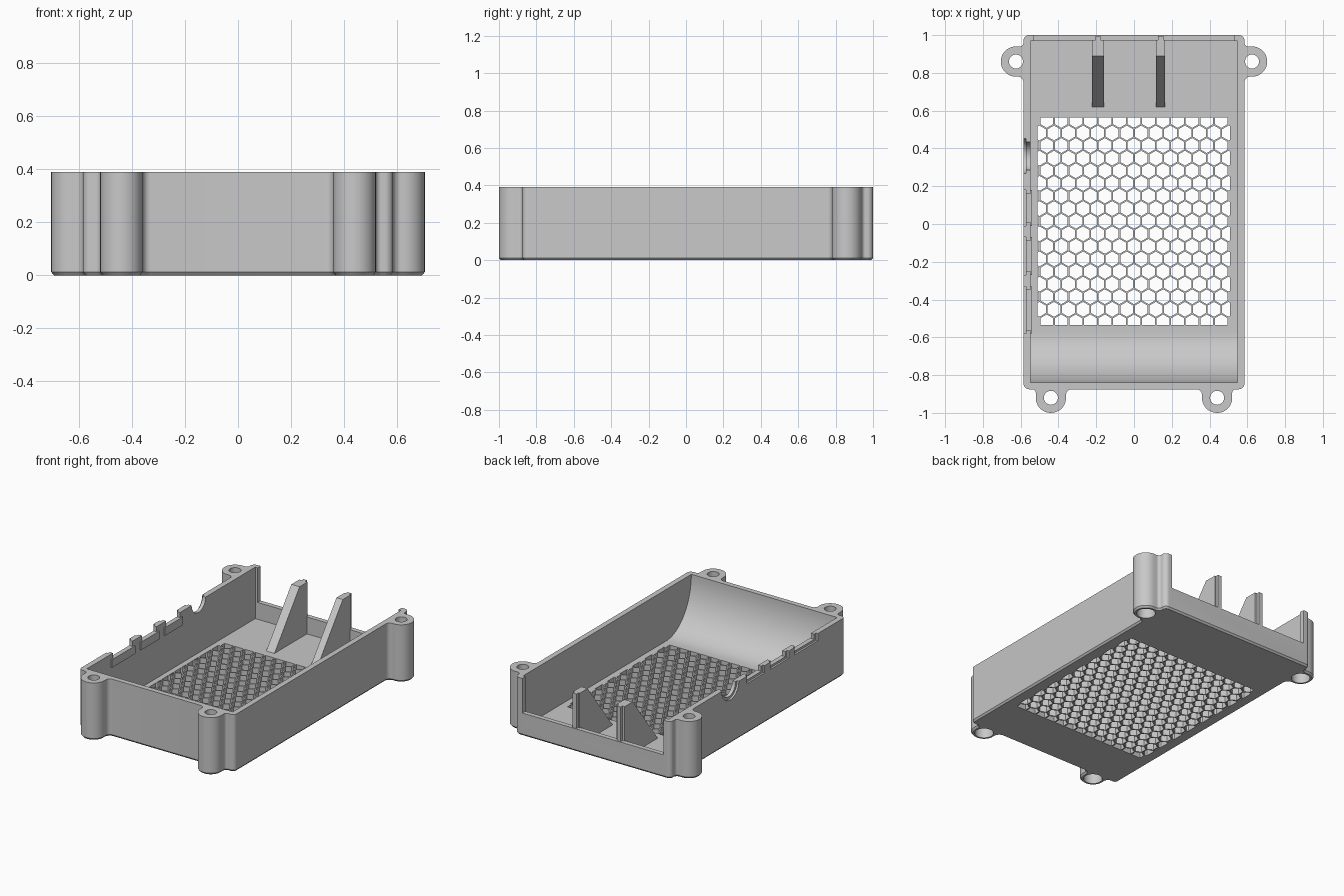
import bpy, bmesh, math
from mathutils import Vector

cube = bpy.data.objects.get("Cube")
if cube:
    bpy.data.objects.remove(cube, do_unlink=True)

grey = bpy.data.materials.new("plain grey")
grey.use_nodes = True
GREY = (0.58, 0.58, 0.58, 1)
grey.diffuse_color = GREY
grey.node_tree.nodes["Principled BSDF"].inputs["Base Color"].default_value = GREY

HEIGHT = 0.39
FLOOR = 0.04
WALL_X = 0.585
INNER_X = 0.548


def loft(bm, rings):
    """Closed solid through rings with equal point counts."""
    loops = [[bm.verts.new(p) for p in ring] for ring in rings]
    n = len(loops[0])
    for a, b in zip(loops, loops[1:]):
        for i in range(n):
            j = (i + 1) % n
            bm.faces.new((a[i], a[j], b[j], b[i]))
    bm.faces.new(loops[0][::-1])
    bm.faces.new(loops[-1])


def prism_z(bm, pts, z0, z1):
    loft(bm, [[(x, y, z) for x, y in pts] for z in (z0, z1)])


def prism_x(bm, pts, x0, x1):
    loft(bm, [[(x, y, z) for y, z in pts] for x in (x0, x1)])


def rect(x0, x1, y0, y1):
    return [(x0, y0), (x1, y0), (x1, y1), (x0, y1)]


def ngon(cx, cy, r, n, start=0.0):
    return [(cx + r * math.cos(start + math.tau * i / n),
             cy + r * math.sin(start + math.tau * i / n)) for i in range(n)]


def rounded(corners, steps=9):
    """Polygon whose right-angled corners are replaced with arcs."""
    out = []
    for i, (x, y, r) in enumerate(corners):
        p = Vector((x, y))
        a = (Vector(corners[i - 1][:2]) - p).normalized() * r
        b = (Vector(corners[(i + 1) % len(corners)][:2]) - p).normalized() * r
        for k in range(steps + 1):
            t = math.pi / 2 * k / steps
            out.append(p + a * (1 - math.sin(t)) + b * (1 - math.cos(t)))
    return out


def inset(pts, d):
    out = []
    for i, p in enumerate(pts):
        e = (p - pts[i - 1]).normalized()
        f = (pts[(i + 1) % len(pts)] - p).normalized()
        n = Vector((-e.y - f.y, e.x + f.x))
        out.append(p + n * (2 * d / n.length_squared))
    return out


def make(name, bm):
    bmesh.ops.recalc_face_normals(bm, faces=bm.faces[:])
    mesh = bpy.data.meshes.new(name)
    bm.to_mesh(mesh)
    bm.free()
    mesh.materials.append(grey)
    obj = bpy.data.objects.new(name, mesh)
    bpy.context.collection.objects.link(obj)
    return obj


def activate(obj):
    bpy.ops.object.select_all(action='DESELECT')
    obj.select_set(True)
    bpy.context.view_layer.objects.active = obj


def cut(obj, bm):
    cutter = make("cutter", bm)
    cutter.hide_render = True
    mod = obj.modifiers.new("cut", 'BOOLEAN')
    mod.operation = 'DIFFERENCE'
    mod.solver = 'EXACT'
    mod.object = cutter
    activate(obj)
    bpy.ops.object.modifier_apply(modifier=mod.name)
    bpy.data.objects.remove(cutter, do_unlink=True)


# Tray outline with four screw lugs, chamfered along the bottom
half = [(0.36, -0.875, 0.03), (0.36, -1, 0.0795), (0.52, -1, 0.0795),
        (0.52, -0.875, 0.02), (WALL_X, -0.875, 0.03),
        (WALL_X, 0.78, 0.03), (0.705, 0.78, 0.0795), (0.705, 0.94, 0.0795),
        (WALL_X, 0.94, 0.02), (WALL_X, 1, 0.03)]
outline = rounded(half + [(-x, y, r) for x, y, r in reversed(half)])
bm = bmesh.new()
loft(bm, [[(p.x, p.y, z) for p in pts] for pts, z in
          ((inset(outline, 0.01), 0), (outline, 0.012), (outline, HEIGHT))])
tray = make("tray", bm)

# Cavity with a curved front end, and wide screw-head bores from below
lugs = [(s * x, y) for x, y in ((0.44, -0.92), (0.625, 0.86)) for s in (-1, 1)]
bm = bmesh.new()
profile = [(0.968, FLOOR), (0.968, 0.6), (-0.84, 0.6)]
for k in range(25):
    t = math.pi / 2 * k / 24
    profile.append((-0.57 - 0.27 * math.cos(t),
                    HEIGHT - (HEIGHT - FLOOR) * math.sin(t)))
prism_x(bm, profile, -INNER_X, INNER_X)
for x, y in lugs:
    prism_z(bm, ngon(x, y, 0.058, 32), -0.1, 0.15)
cut(tray, bm)

# Honeycomb cells, trimmed to the vent rectangle
PITCH = 0.077
ROW = PITCH * math.sqrt(3) / 2
flat = bmesh.new()
for r in range(-9, 10):
    for c in range(-8, 9):
        cx = c * PITCH + (r % 2) * PITCH / 2
        cell = ngon(cx, 0.015 + r * ROW, 0.0395, 6, math.pi / 6)
        flat.faces.new([flat.verts.new((x, y, 0)) for x, y in cell])
for co, no in (((-0.512, 0, 0), (-1, 0, 0)), ((0.508, 0, 0), (1, 0, 0)),
               ((0, -0.535, 0), (0, -1, 0)), ((0, 0.565, 0), (0, 1, 0))):
    bmesh.ops.bisect_plane(flat, geom=flat.verts[:] + flat.edges[:] + flat.faces[:],
                           plane_co=co, plane_no=no, clear_outer=True)
bm = bmesh.new()
for f in flat.faces:
    if f.calc_area() > 0.0003:
        prism_z(bm, [v.co.xy for v in f.verts], -0.1, 0.1)
flat.free()

# Screw holes, lowered back wall and port openings
for x, y in lugs:
    prism_z(bm, ngon(x, y, 0.037, 32), -0.2, 0.6)
prism_x(bm, rect(0.9, 1.2, 0.155, 0.6), -0.53, 0.53)
ports = [(-0.01, 0.18), (-0.27, -0.07), (-0.58, -0.33)]
prism_x(bm, ngon(0.36, HEIGHT, 0.075, 32), -0.7, -0.5)
for y0, y1 in ports:
    prism_x(bm, rect(y0 + 0.02, y1 - 0.02, HEIGHT - 0.035, 0.6), -0.7, -0.5)
cut(tray, bm)

# Wider recesses around the ports on the outside of the wall
bm = bmesh.new()
prism_x(bm, ngon(0.36, HEIGHT, 0.092, 32), -0.7, -0.572)
for y0, y1 in ports:
    prism_x(bm, rect(y0, y1, HEIGHT - 0.05, 0.6), -0.7, -0.572)
cut(tray, bm)
activate(tray)
bpy.ops.object.shade_smooth_by_angle(angle=math.radians(30))

# Thin pads inside the wall below the ports
bm = bmesh.new()
for y0, y1 in ports:
    prism_x(bm, rect(y0, y1, HEIGHT - 0.09, HEIGHT - 0.035), -0.55, -0.54)
make("port_pads", bm)

# Sloped support fins with a narrow rib on the back wall
for name, x0, x1 in (("right_fin", -0.222, -0.16), ("left_fin", 0.117, 0.165)):
    bm = bmesh.new()
    prism_x(bm, [(0.62, FLOOR - 0.005), (0.62, FLOOR), (0.89, HEIGHT),
                 (0.975, HEIGHT), (0.975, FLOOR - 0.005)], x0, x1)
    mid = (x0 + x1) / 2
    prism_x(bm, rect(0.97, 0.995, 0.15, HEIGHT), mid - 0.014, mid + 0.014)
    make(name, bm)
